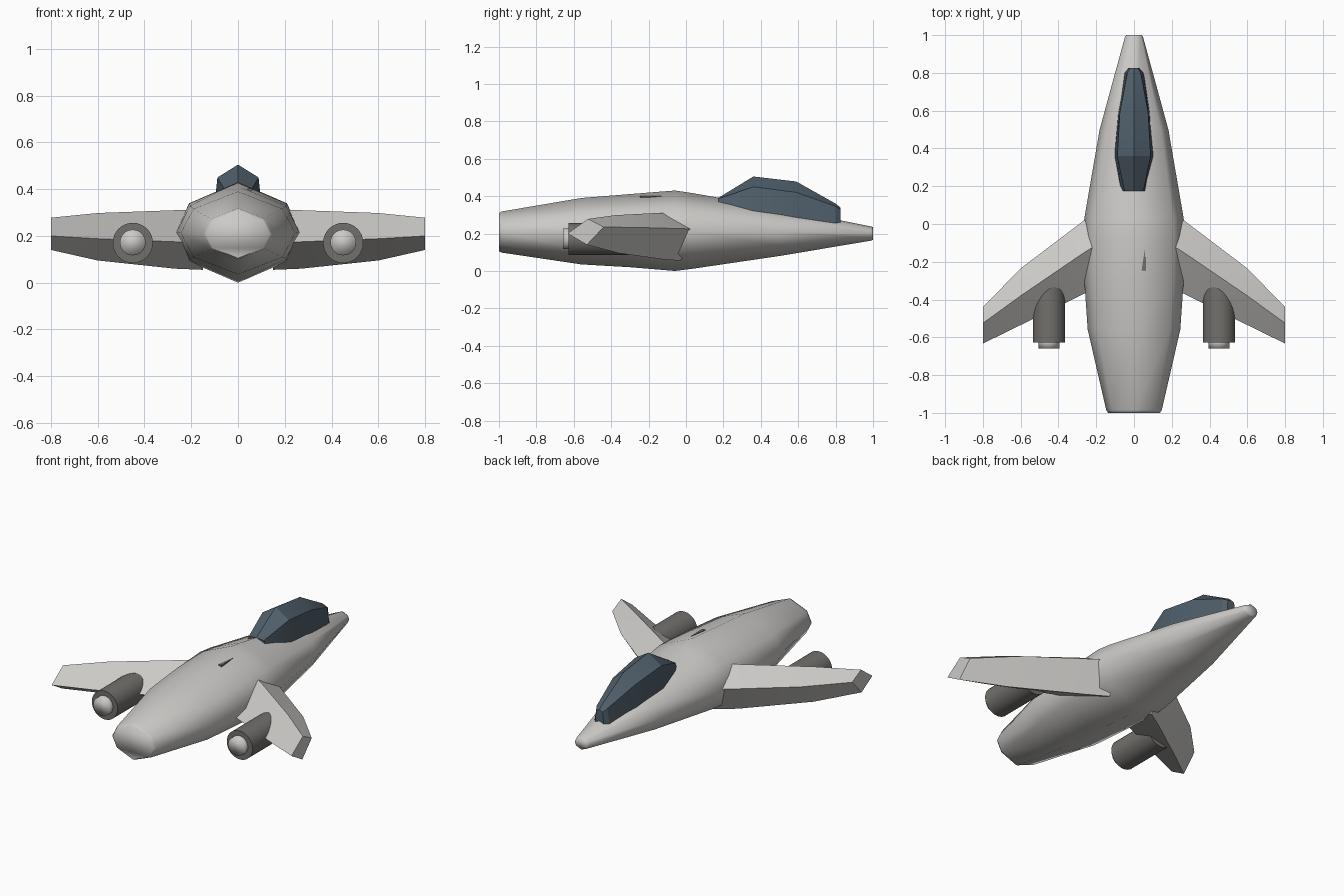
import bpy
import bmesh
from math import radians

cube = bpy.data.objects.get("Cube")
if cube:
    bpy.data.objects.remove(cube, do_unlink=True)


def make_material(name, rgb):
    mat = bpy.data.materials.new(name)
    mat.use_nodes = True
    color = (*rgb, 1.0)
    mat.diffuse_color = color
    bsdf = next(n for n in mat.node_tree.nodes if n.type == "BSDF_PRINCIPLED")
    bsdf.inputs["Base Color"].default_value = color
    bsdf.inputs["Roughness"].default_value = 0.6
    return mat


hull_grey = make_material("hull grey", (0.6, 0.59, 0.57))
engine_grey = make_material("dark engine grey", (0.17, 0.16, 0.15))
canopy_blue = make_material("canopy blue grey", (0.08, 0.115, 0.145))


def finish(obj, mat, angle):
    """Assign the colour and smooth all edges flatter than the angle."""
    obj.data.materials.append(mat)
    bpy.ops.object.select_all(action="DESELECT")
    obj.select_set(True)
    bpy.context.view_layer.objects.active = obj
    bpy.ops.object.shade_smooth_by_angle(angle=radians(angle))


def loft(name, rings, mat, angle):
    """Skin a closed body through rings of equal point count."""
    bm = bmesh.new()
    loops = [[bm.verts.new(p) for p in ring] for ring in rings]
    for a, b in zip(loops, loops[1:]):
        for i in range(len(a)):
            j = (i + 1) % len(a)
            bm.faces.new((a[i], a[j], b[j], b[i]))
    bm.faces.new(loops[0])
    bm.faces.new(loops[-1])
    bmesh.ops.recalc_face_normals(bm, faces=bm.faces)
    mesh = bpy.data.meshes.new(name)
    bm.to_mesh(mesh)
    bm.free()
    obj = bpy.data.objects.new(name, mesh)
    bpy.context.collection.objects.link(obj)
    finish(obj, mat, angle)


def cylinder(name, x, z, radius, y0, y1, mat, angle):
    bpy.ops.mesh.primitive_cylinder_add(
        vertices=32, radius=radius, depth=y1 - y0,
        location=(x, (y0 + y1) / 2, z), rotation=(radians(90), 0, 0))
    obj = bpy.context.object
    obj.name = name
    finish(obj, mat, angle)


# Fuselage: eight-sided section, stations are (y, half width, bottom, top)
section = [(0, 1), (0.78, 0.58), (1, 0), (0.78, -0.58),
           (0, -1), (-0.78, -0.58), (-1, 0), (-0.78, 0.58)]
stations = [(-1, 0.137, 0.105, 0.31), (-0.985, 0.147, 0.098, 0.318),
            (-0.56, 0.245, 0.035, 0.39), (-0.3, 0.263, 0.02, 0.411),
            (-0.06, 0.268, 0, 0.43), (0.03, 0.263, 0.011, 0.417),
            (0.5, 0.182, 0.08, 0.335), (0.99, 0.048, 0.162, 0.238),
            (1, 0.041, 0.167, 0.233)]
loft("fuselage",
     [[(w * u, y, (lo + hi) / 2 + v * (hi - lo) / 2) for u, v in section]
      for y, w, lo, hi in stations], hull_grey, 65)

# Canopy: (y, ridge z, shoulder x, shoulder z, base x, base z)
canopy = [(0.175, 0.392, 0.05, 0.387, 0.07, 0.34),
          (0.36, 0.505, 0.088, 0.45, 0.105, 0.29),
          (0.59, 0.478, 0.075, 0.42, 0.085, 0.24),
          (0.8, 0.36, 0.035, 0.345, 0.052, 0.24),
          (0.825, 0.34, 0.022, 0.33, 0.03, 0.24)]
loft("canopy",
     [[(0, y, rz), (sx, y, sz), (bx, y, bz), (-bx, y, bz), (-sx, y, sz)]
      for y, rz, sx, sz, bx, bz in canopy], canopy_blue, 25)

# Wings: diamond section as (x, then y and z of leading, top, trailing, bottom)
wing = [(0.15, (0.09, 0.22), (-0.08, 0.312), (-0.315, 0.17), (-0.03, 0.055)),
        (0.27, (0.015, 0.225), (-0.155, 0.31), (-0.372, 0.175), (-0.11, 0.06)),
        (0.6, (-0.235, 0.232), (-0.38, 0.298), (-0.535, 0.188), (-0.36, 0.095)),
        (0.8, (-0.44, 0.235), (-0.525, 0.278), (-0.633, 0.2), (-0.53, 0.14))]

for side, s in (("left", 1), ("right", -1)):
    loft(side + "_wing", [[(s * x, y, z) for y, z in ring]
                          for x, *ring in wing], hull_grey, 25)
    # Engine pod buried in the wing, with a pale exhaust
    cylinder(side + "_engine", s * 0.45, 0.17, 0.086, -0.627, -0.31,
             engine_grey, 60)
    cylinder(side + "_exhaust", s * 0.45, 0.172, 0.055, -0.658, -0.6,
             hull_grey, 180)

# Small vent sliver on the back
loft("back_vent", [[(0.04, -0.245, z), (0.062, -0.245, z), (0.058, -0.13, z)]
                   for z in (0.392, 0.402)], engine_grey, 25)
